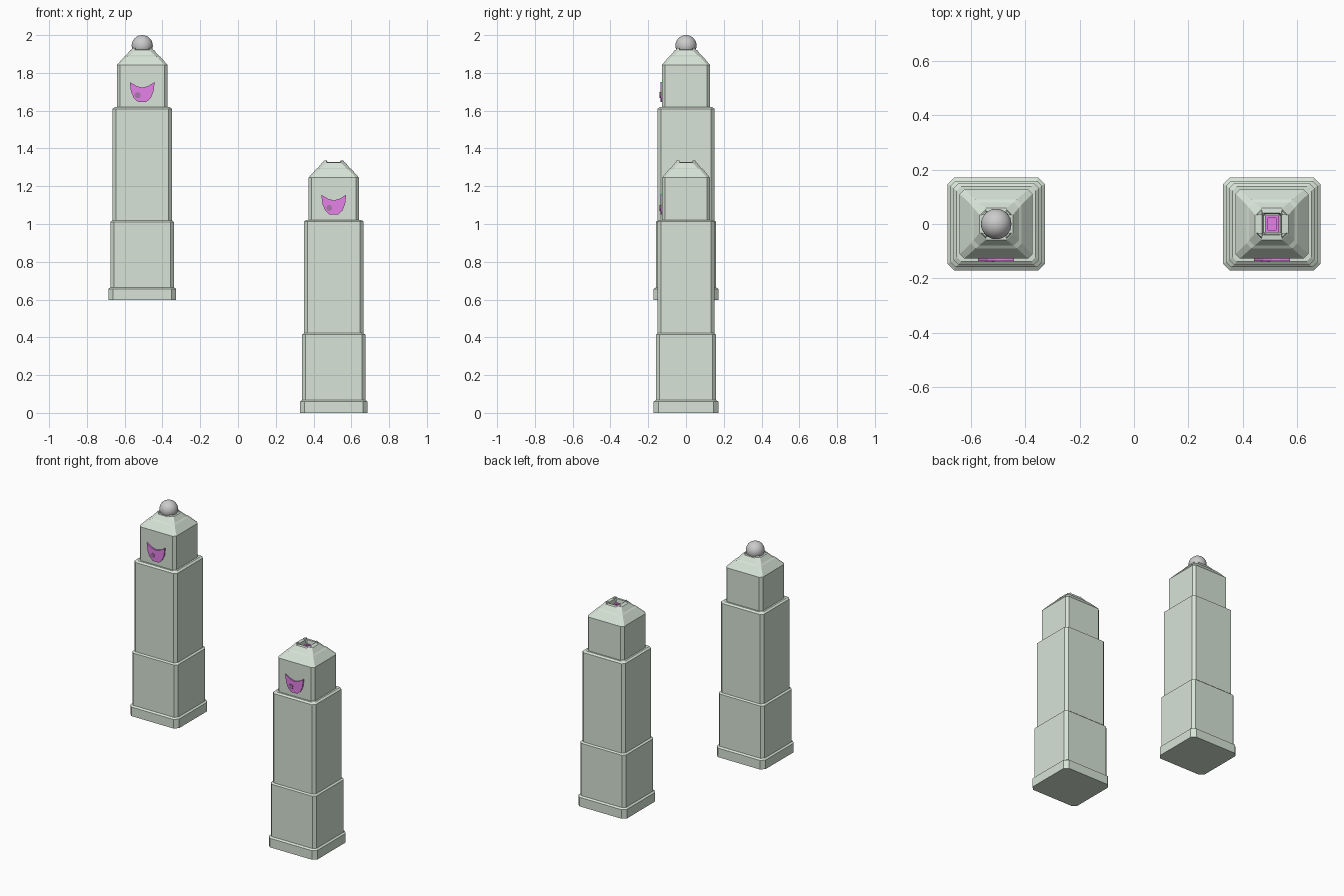
import bpy, bmesh
from mathutils import Vector

if "Cube" in bpy.data.objects:
    bpy.data.objects.remove(bpy.data.objects["Cube"])


def material(name, color):
    m = bpy.data.materials.new(name)
    m.diffuse_color = (*color, 1)
    m.use_nodes = True
    m.node_tree.nodes["Principled BSDF"].inputs["Base Color"].default_value = m.diffuse_color
    return m


GREEN = material("pale_green", (0.68, 0.77, 0.68))
MAGENTA = material("magenta", (0.78, 0.22, 0.80))
PURPLE = material("dark_purple", (0.40, 0.18, 0.42))


def finish(bm, name, loc, mat=None):
    bmesh.ops.recalc_face_normals(bm, faces=bm.faces)
    me = bpy.data.meshes.new(name)
    bm.to_mesh(me)
    bm.free()
    ob = bpy.data.objects.new(name, me)
    ob.location = loc
    bpy.context.collection.objects.link(ob)
    if mat:
        me.materials.append(mat)
    return ob


def ring(bm, z, hx, hy, c):
    pts = [(hx, -hy + c), (hx, hy - c), (hx - c, hy), (-hx + c, hy),
           (-hx, hy - c), (-hx, -hy + c), (-hx + c, -hy), (hx - c, -hy)]
    return [bm.verts.new((x, y, z)) for x, y in pts]


def loft(name, rows, loc, mat):
    """Stack of chamfered rectangles, closed at both ends."""
    bm = bmesh.new()
    rings = [ring(bm, *r) for r in rows]
    for a, b in zip(rings, rings[1:]):
        for i in range(8):
            j = (i + 1) % 8
            bm.faces.new((a[i], a[j], b[j], b[i]))
    bm.faces.new(rings[0][::-1])
    bm.faces.new(rings[-1])
    return finish(bm, name, loc, mat)


def prism(name, pts, y0, y1, loc, mat):
    """Front (x, z) outline extruded along y."""
    bm = bmesh.new()
    f = bm.faces.new([bm.verts.new((x, y1, z)) for x, z in pts])
    ext = bmesh.ops.extrude_face_region(bm, geom=[f])
    for v in ext["geom"]:
        if isinstance(v, bmesh.types.BMVert):
            v.co.y = y0
    return finish(bm, name, loc, mat)


# z, half width, half depth, corner chamfer
SHAFT = [(0, .179, .171, .025), (.06, .179, .171, .025), (.068, .168, .159, .018),
         (.414, .168, .159, .018), (.422, .157, .150, .018),
         (1.013, .157, .150, .018), (1.022, .145, .138, .016), (1.022, .134, .127, .016),
         (1.245, .134, .127, .016), (1.290, .094, .090, .018),
         (1.297, .084, .080, .020), (1.325, .062, .058, .024),
         (1.327, .036, .040, .006), (1.295, .030, .036, .006)]

MASK = [(-.066, 1.155), (-.030, 1.133), (0, 1.125), (.030, 1.133), (.066, 1.155),
        (.060, 1.105), (.045, 1.070), (.022, 1.049), (-.022, 1.049),
        (-.045, 1.070), (-.060, 1.105)]


def tower(side, loc):
    loft(side + "_tower_shaft", SHAFT, loc, GREEN)

    # raised claws on the four corners of the socket
    bm = bmesh.new()
    for sx in (-1, 1):
        for sy in (-1, 1):
            pts = [(x * sx, y * sy, z) for x, y, z in
                   ((.061, .034, 1.318), (.038, .057, 1.318), (.032, .036, 1.318),
                    (.052, .034, 1.335), (.038, .049, 1.335), (.035, .037, 1.335))]
            vs = [bm.verts.new(p) for p in pts]
            bmesh.ops.convex_hull(bm, input=vs)
    finish(bm, side + "_socket_claws", loc, GREEN)

    # coloured insert inside the socket
    loft(side + "_socket_insert", [(1.290, .026, .032, .002), (1.305, .026, .032, .002),
                                   (1.305, .016, .022, .002), (1.298, .016, .022, .002)],
         loc, MAGENTA)

    # mask-shaped plaque and its round stud on the front
    prism(side + "_front_plaque", MASK, -.136, -.120, loc, MAGENTA)
    bm = bmesh.new()
    bmesh.ops.create_cone(bm, cap_ends=True, segments=12, radius1=.016, radius2=.016, depth=.006)
    for v in bm.verts:
        v.co = Vector((v.co.x - .024, v.co.z - .136, v.co.y + 1.085))
    finish(bm, side + "_plaque_stud", loc, PURPLE)


tower("right", (.507, 0, 0))
tower("left", (-.507, 0, .597))

# ball resting on the left tower
bm = bmesh.new()
bmesh.ops.create_uvsphere(bm, u_segments=32, v_segments=16, radius=.056)
for f in bm.faces:
    f.smooth = True
finish(bm, "top_ball", (-.507, 0, 1.944))
